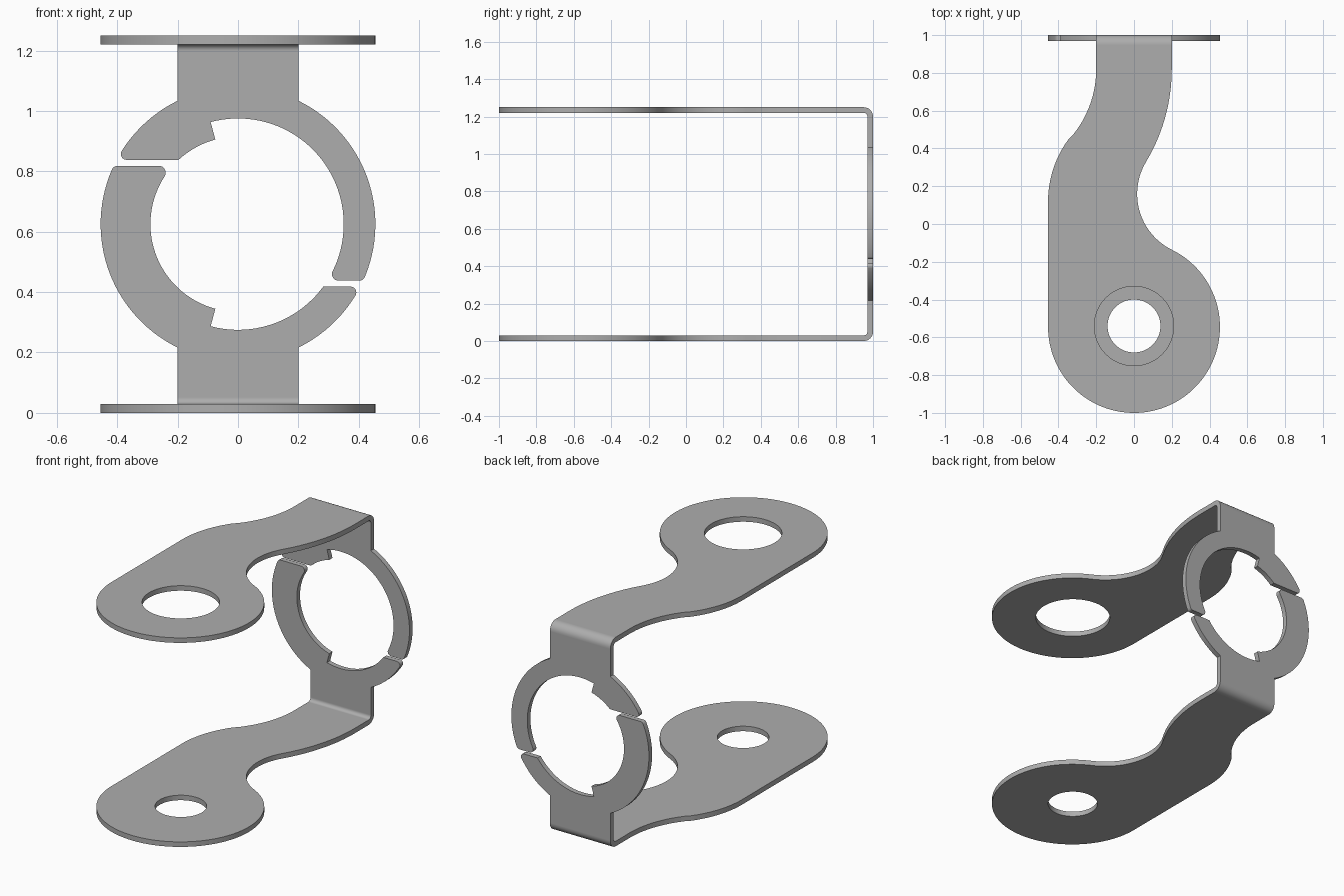
import bpy, bmesh, math
from math import pi, sin, cos, asin, atan2, hypot, sqrt, tan

if "Cube" in bpy.data.objects:
    bpy.data.objects.remove(bpy.data.objects["Cube"])

THICK, HEIGHT = 0.03, 1.25
R_OUT, R_BIG, R_SMALL = 0.455, 0.35, 0.29     # ring radii
HALF = 0.2                                    # half width of the strap
BEND_Y, BEND_R = 0.95, 0.05                   # fold start and outer radius
BEND_LEN = pi / 2 * 0.035
STEP = math.radians(105)                      # where the ring bore steps inward

metal = bpy.data.materials.new("grey metal")
metal.diffuse_color = (0.42, 0.42, 0.42, 1)
metal.use_nodes = True
metal.node_tree.nodes["Principled BSDF"].inputs["Base Color"].default_value = metal.diffuse_color


def arc(cx, cy, r, a0, a1):
    n = max(2, int(abs(a1 - a0) / math.radians(3)))
    return [(cx + r * cos(a0 + (a1 - a0) * i / n), cy + r * sin(a0 + (a1 - a0) * i / n))
            for i in range(n + 1)]


def round_corner(p, c, q, w):
    # circular corner from p to q, controlled by the sharp corner c
    pts = []
    for i in range(1, 8):
        t = i / 8
        k = ((1 - t) ** 2, 2 * w * t * (1 - t), t * t)
        pts.append(tuple((k[0] * p[j] + k[1] * c[j] + k[2] * q[j]) / sum(k) for j in (0, 1)))
    return pts


def jaw_side(cut, r_in):
    # right-hand jaw of the ring, from the strap round to the bore step
    f_out, f_in = asin(cut / R_OUT), asin(cut / r_in)
    ang = pi / 2 - f_out
    t = 0.02 / tan(ang / 2)
    pts = arc(0, 0, R_OUT, math.acos(HALF / R_OUT), f_out + t / R_OUT)
    corner = (R_OUT * cos(f_out), cut)
    end = (corner[0] - t, cut)
    pts += round_corner(pts[-1], corner, end, sin(ang / 2)) + [end]
    start = f_in
    if cut < 0:                               # the acute inner tip is rounded too
        ang = pi / 2 + f_in
        t = 0.02 / tan(ang / 2)
        corner = (r_in * cos(f_in), cut)
        p = (corner[0] + t, cut)
        start = f_in + t / r_in
        q = (r_in * cos(start), r_in * sin(start))
        pts += [p] + round_corner(p, corner, q, sin(ang / 2))
    return pts + arc(0, 0, r_in, start, STEP if r_in == R_BIG else pi - STEP)


def strap_outline(cut_left, cut_right):
    # eye end of the arm and the S-shaped right edge (tangent arcs)
    ex, ey, bx, by, small = 0.0, -0.545, -0.753, 0.82, 0.33
    ra, rb = R_OUT + small, 0.953 + small
    d = hypot(bx - ex, by - ey)
    a = (ra * ra - rb * rb + d * d) / (2 * d)
    h = sqrt(ra * ra - a * a)
    ux, uy = (bx - ex) / d, (by - ey) / d
    fx, fy = ex + a * ux + h * uy, ey + a * uy - h * ux
    a_eye, a_big = atan2(fy - ey, fx - ex), atan2(fy - by, fx - bx)
    pts = arc(ex, ey, R_OUT, -pi, a_eye)
    pts += arc(fx, fy, small, a_eye - pi, a_big - pi)[1:] if a_eye - pi < a_big - pi else \
        arc(fx, fy, small, a_eye + pi, a_big + pi)[1:]
    pts += arc(bx, by, 0.953, a_big, 0)[1:]
    # ring jaws, laid out flat beyond the fold
    ring = jaw_side(cut_right, R_BIG)
    ring += [(-x, v) for x, v in reversed(jaw_side(cut_left, R_SMALL))]
    pts += [(x, BEND_Y + BEND_LEN + HEIGHT / 2 - BEND_R - v) for x, v in ring]
    # S-shaped left edge
    th = 2 * atan2(0.125, 0.35)
    pts += arc(-HALF - 0.553, 0.82, 0.553, 0, -th)
    pts += arc(-R_OUT + 0.553, 0.12, 0.553, pi - th, pi)[1:]
    return pts


def add_loop(bm, pts):
    clean = [p for i, p in enumerate(pts)
             if hypot(p[0] - pts[i - 1][0], p[1] - pts[i - 1][1]) > 1e-5]
    vs = [bm.verts.new((x, y, 0)) for x, y in clean]
    return [bm.edges.new((vs[i - 1], vs[i])) for i in range(len(vs))]


def fold(co):
    # bend the flat sheet down over the fold line
    x, s, t = co
    if s <= BEND_Y:
        return x, s, HEIGHT - t
    if s >= BEND_Y + BEND_LEN:
        return x, BEND_Y + BEND_R - t, HEIGHT - BEND_R - (s - BEND_Y - BEND_LEN)
    a = (s - BEND_Y) / BEND_LEN * pi / 2
    return x, BEND_Y + (BEND_R - t) * sin(a), HEIGHT - BEND_R + (BEND_R - t) * cos(a)


def bracket(name, cut_left, cut_right, hole, flip):
    bm = bmesh.new()
    edges = add_loop(bm, strap_outline(cut_left, cut_right))
    edges += add_loop(bm, arc(0, -0.54, hole, 0, 2 * pi)[:-1])
    bmesh.ops.triangle_fill(bm, edges=edges, use_beauty=True)
    ext = bmesh.ops.extrude_face_region(bm, geom=bm.faces[:], use_keep_orig=True)
    for v in ext["geom"]:
        if isinstance(v, bmesh.types.BMVert):
            v.co.z = THICK
    # fold lines
    for s in [-0.05] + [i / 8 for i in range(9)] + [1.05]:
        bmesh.ops.bisect_plane(bm, geom=bm.verts[:] + bm.edges[:] + bm.faces[:],
                               plane_co=(0, BEND_Y + s * BEND_LEN, 0), plane_no=(0, 1, 0))
    for v in bm.verts:
        x, y, z = fold(v.co)
        v.co = (x, y, HEIGHT - z if flip else z)
    bmesh.ops.recalc_face_normals(bm, faces=bm.faces[:])
    me = bpy.data.meshes.new(name)
    bm.to_mesh(me)
    bm.free()
    me.materials.append(metal)
    me.shade_smooth()
    me.set_sharp_from_angle(angle=math.radians(30))
    ob = bpy.data.objects.new(name, me)
    bpy.context.collection.objects.link(ob)


bracket("upper_bracket", 0.213, -0.187, 0.21, False)
bracket("lower_bracket", -0.193, 0.207, 0.14, True)
